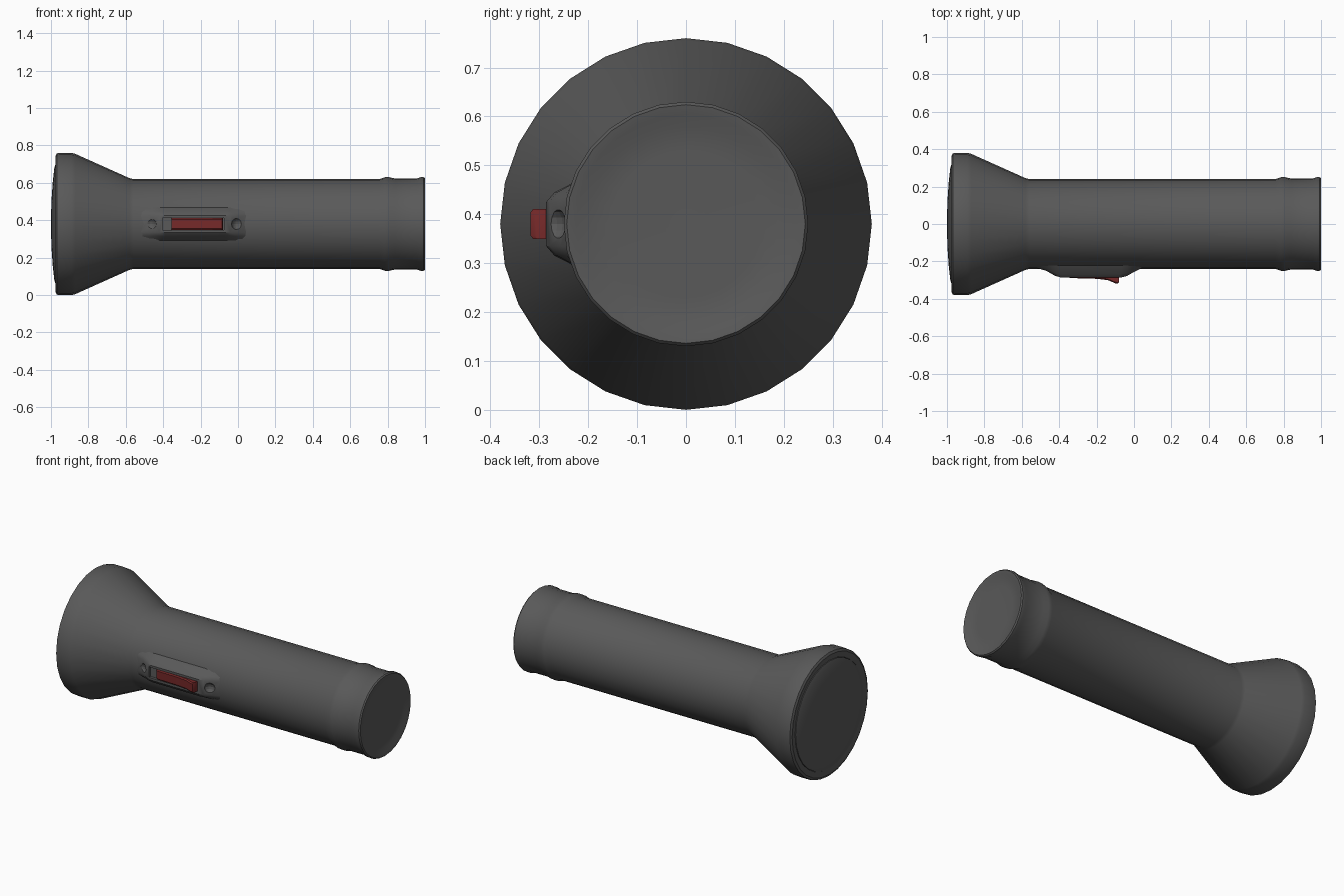
import bpy, bmesh, math
from mathutils import Vector

if "Cube" in bpy.data.objects:
    bpy.data.objects.remove(bpy.data.objects["Cube"])

CZ = 0.38      # height of the torch axis
SIDES = 28


def material(name, rgb):
    m = bpy.data.materials.new(name)
    m.diffuse_color = (*rgb, 1)
    m.use_nodes = True
    m.node_tree.nodes["Principled BSDF"].inputs["Base Color"].default_value = m.diffuse_color
    return m


GREY = material("dark grey", (0.10, 0.10, 0.10))
RED = material("dark red", (0.18, 0.022, 0.022))


def loft(name, rings, mat, angle=35):
    """Skin a list of closed rings, cap both ends, shade smooth by angle."""
    bm = bmesh.new()
    loops = [[bm.verts.new(p) for p in r] for r in rings]
    n = len(loops[0])
    for a, b in zip(loops, loops[1:]):
        for i in range(n):
            j = (i + 1) % n
            bm.faces.new((a[i], a[j], b[j], b[i]))
    bm.faces.new(loops[0])
    bm.faces.new(loops[-1])
    bmesh.ops.recalc_face_normals(bm, faces=bm.faces)
    me = bpy.data.meshes.new(name)
    bm.to_mesh(me)
    bm.free()
    me.materials.append(mat)
    ob = bpy.data.objects.new(name, me)
    bpy.context.collection.objects.link(ob)
    bpy.ops.object.select_all(action='DESELECT')
    ob.select_set(True)
    bpy.context.view_layer.objects.active = ob
    bpy.ops.object.shade_smooth_by_angle(angle=math.radians(angle))
    return ob


def turned(name, profile, mat):
    """Lathe (x, radius) points around the torch axis."""
    rings = []
    for x, r in profile:
        rings.append([(x, r * math.cos(2 * math.pi * i / SIDES),
                       CZ + r * math.sin(2 * math.pi * i / SIDES)) for i in range(SIDES)])
    return loft(name, rings, mat)


# Flared head, barrel and ribbed tail cap in one turned shell
turned("torch_body", [
    (-0.955, 0.05), (-0.955, 0.325), (-0.970, 0.33), (-0.975, 0.365), (-0.968, 0.378),
    (-0.955, 0.38), (-0.89, 0.38), (-0.87, 0.375), (-0.58, 0.245), (-0.56, 0.24),
    (0.755, 0.24), (0.785, 0.25), (0.81, 0.25), (0.84, 0.243), (0.955, 0.243),
    (0.975, 0.25), (0.993, 0.25), (1.0, 0.244), (0.997, 0.225), (0.988, 0.20),
    (0.986, 0.15), (0.986, 0.03)], GREY)

# Bulging front lens
turned("lens", [
    (-0.95, 0.328), (-0.973, 0.328), (-0.982, 0.30), (-0.990, 0.23),
    (-0.997, 0.13), (-1.0, 0.03)], GREY)

# Raised switch housing with sloped ends
HALF = [(0.0, 0.10), (0.8, 0.065), (1.0, 0.045)]    # (height fraction, half width)
SECTION = HALF + [(h, -w) for h, w in reversed(HALF)]
housing = loft("switch_housing", [
    [(x, -0.2 - h * (top - 0.2), CZ + w) for h, w in SECTION]
    for x, top in [(-0.53, 0.232), (-0.47, 0.25), (-0.42, 0.278), (-0.39, 0.286),
                   (-0.07, 0.286), (-0.04, 0.279), (0.0, 0.256), (0.05, 0.232)]], GREY)


def cut(cutter):
    cutter.hide_render = True
    cutter.hide_viewport = False
    cutter.display_type = 'WIRE'
    mod = housing.modifiers.new("cut", 'BOOLEAN')
    mod.operation = 'DIFFERENCE'
    mod.object = cutter
    mod.solver = 'EXACT'
    # bake the cut in, then drop the cutter
    bpy.context.view_layer.update()
    dg = bpy.context.evaluated_depsgraph_get()
    mesh = bpy.data.meshes.new_from_object(housing.evaluated_get(dg))
    housing.modifiers.remove(mod)
    housing.data = mesh
    bpy.data.objects.remove(cutter)


# Screw dimples at both ends of the housing
for x in (-0.47, 0.0):
    bpy.ops.mesh.primitive_uv_sphere_add(segments=16, ring_count=8, radius=0.035,
                                         location=(x, -0.277, CZ))
    c = bpy.context.object
    c.name = "dimple_cutter"
    c.data.materials.append(GREY)
    cut(c)

# Slot the switch slides in
bpy.ops.mesh.primitive_cube_add(size=1, location=(-0.24, -0.29, CZ))
c = bpy.context.object
c.name = "slot_cutter"
c.scale = (0.33, 0.04, 0.064)
c.data.materials.append(GREY)
cut(c)

# Red slider with a raised thumb lip
loft("switch_slider", [
    [(x, -0.25, CZ - 0.03), (x, -top + 0.006, CZ - 0.031), (x, -top, CZ - 0.024),
     (x, -top, CZ + 0.024), (x, -top + 0.006, CZ + 0.031), (x, -0.25, CZ + 0.03)]
    for x, top in [(-0.355, 0.283), (-0.34, 0.289), (-0.20, 0.293), (-0.14, 0.300),
                   (-0.10, 0.317), (-0.085, 0.318), (-0.08, 0.310)]], RED)
